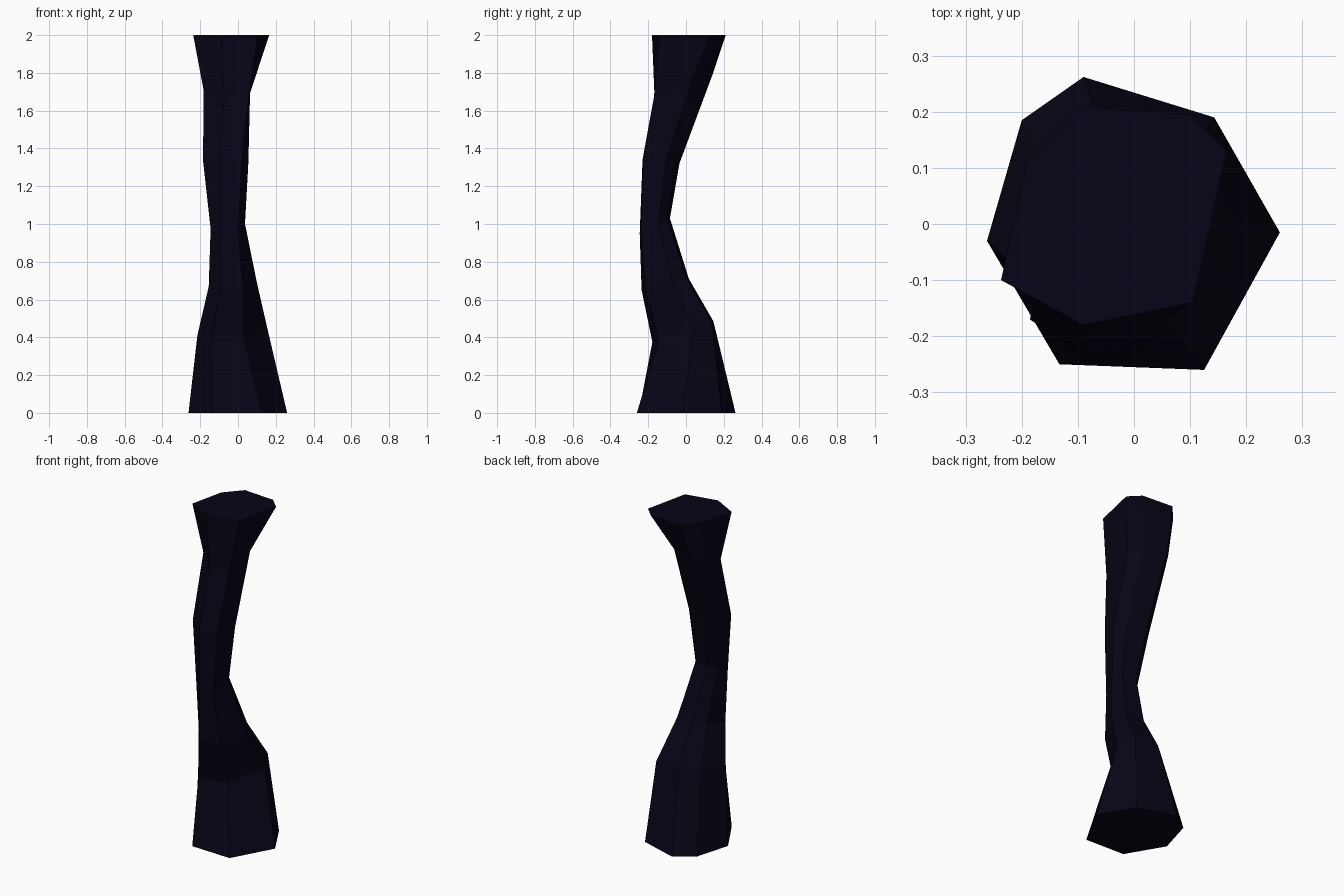
import bpy, bmesh

if "Cube" in bpy.data.objects:
    bpy.data.objects.remove(bpy.data.objects["Cube"])

# Seven-sided outlines of the foot and the top (x, y)
FOOT = [(-.133, -.25), (.125, -.26), (.26, -.015), (.143, .19), (-.09, .262), (-.2, .185), (-.262, -.03)]
TOP = [(-.09, -.18), (.105, -.14), (.165, .13), (.10, .195), (-.10, .21), (-.19, .11), (-.237, -.10)]

# Per ring: x range, y range, mean height, tilt of height along y, diagonal skew
RINGS = [
    (-.262, .26, -.26, .262, 0, 0, 0),
    (-.215, .155, -.178, .145, .43, .055, .2),
    (-.155, .10, -.235, .015, .68, .03, .12),
    (-.145, .037, -.245, -.085, .99, .04, 0),
    (-.185, .055, -.23, -.035, 1.33, -.01, -.08),
    (-.182, .065, -.17, .14, 1.73, .06, -.2),
    (-.237, .165, -.18, .21, 2.0, 0, 0),
]


def normalised(poly):
    """Scale an outline into the range -1..1 on both axes."""
    axes = []
    for vals in zip(*poly):
        lo, hi = min(vals), max(vals)
        axes.append([(2 * v - lo - hi) / (hi - lo) for v in vals])
    return list(zip(*axes))


foot, top = normalised(FOOT), normalised(TOP)
bm = bmesh.new()
loops = []
for x0, x1, y0, y1, z, tilt, skew in RINGS:
    t = z / 2
    blend = [(ax + (bx - ax) * t, ay + (by - ay) * t) for (ax, ay), (bx, by) in zip(foot, top)]
    outline = normalised([(u + skew * v, v + skew * u) for u, v in blend])
    loops.append([bm.verts.new(((x0 + x1) / 2 + u * (x1 - x0) / 2,
                                (y0 + y1) / 2 + v * (y1 - y0) / 2,
                                z + tilt * v)) for u, v in outline])

# Side facets and end caps
for a, b in zip(loops, loops[1:]):
    for i in range(7):
        j = (i + 1) % 7
        bm.faces.new((a[i], a[j], b[j], b[i]))
bm.faces.new(loops[0][::-1])
bm.faces.new(loops[-1])
bmesh.ops.recalc_face_normals(bm, faces=bm.faces)

mesh = bpy.data.meshes.new("rock_pillar")
bm.to_mesh(mesh)
bm.free()
pillar = bpy.data.objects.new("rock_pillar", mesh)
bpy.context.collection.objects.link(pillar)

# Dark stone
stone = bpy.data.materials.new("dark_stone")
stone.diffuse_color = (.002, .0015, .008, 1)
stone.use_nodes = True
stone.node_tree.nodes["Principled BSDF"].inputs["Base Color"].default_value = stone.diffuse_color
mesh.materials.append(stone)
